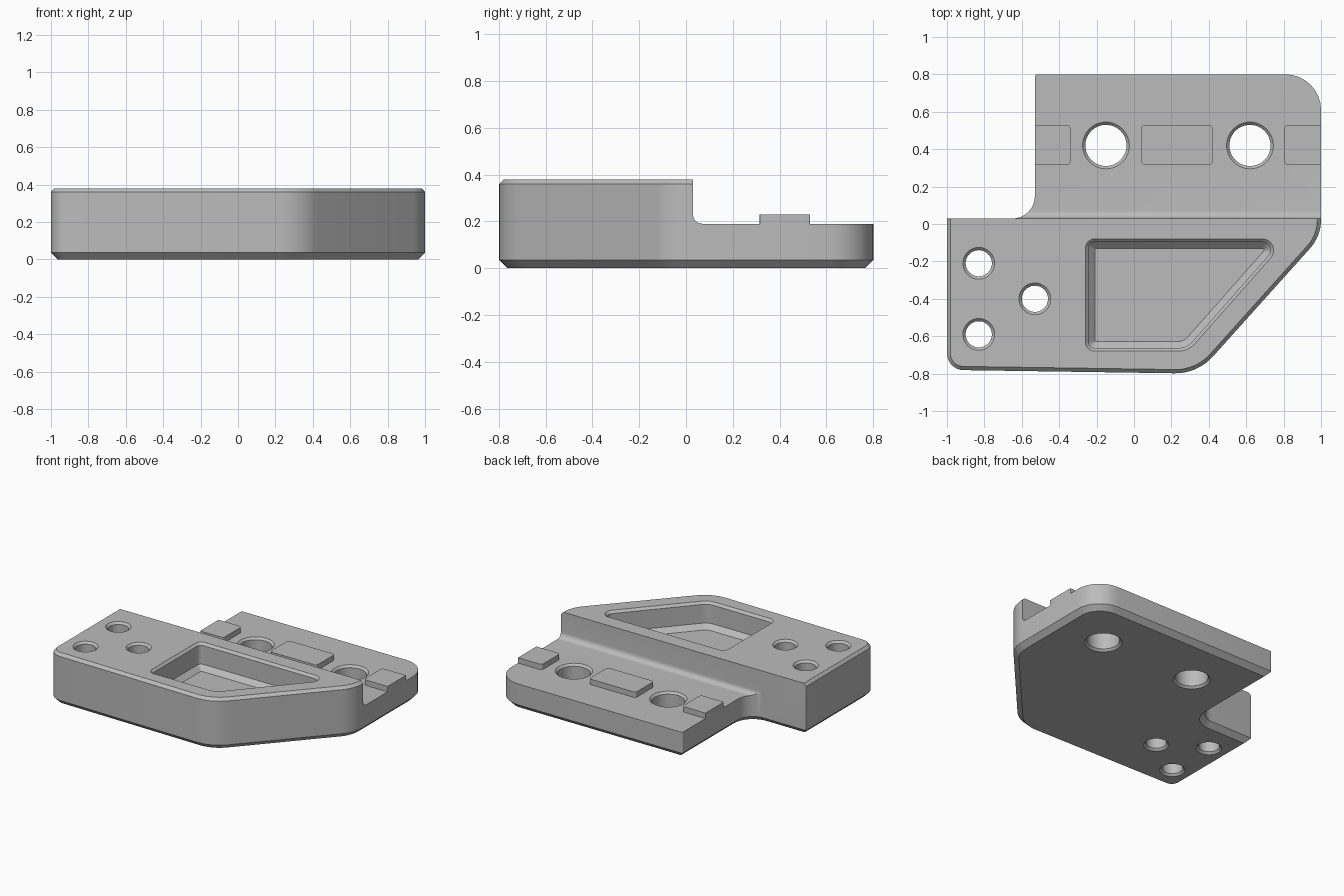
import bpy, bmesh, math
from mathutils import Vector

cube = bpy.data.objects.get("Cube")
if cube:
    bpy.data.objects.remove(cube, do_unlink=True)

grey = bpy.data.materials.new("plain grey")
grey.use_nodes = True
GREY = (0.5, 0.5, 0.5, 1)
grey.diffuse_color = GREY
grey.node_tree.nodes["Principled BSDF"].inputs["Base Color"].default_value = GREY


def ring(corners, inset=0.0, segs=8):
    """Counter-clockwise polygon with rounded corners (x, y, radius), inset per edge."""
    n = len(corners)
    d = inset if isinstance(inset, list) else [inset] * n
    pts = [Vector(c[:2]) for c in corners]
    out = []
    for i in range(n):
        u1 = (pts[i] - pts[i - 1]).normalized()
        u2 = (pts[(i + 1) % n] - pts[i]).normalized()
        n1, n2 = Vector((-u1.y, u1.x)), Vector((-u2.y, u2.x))
        cross = u1.x * u2.y - u1.y * u2.x
        side = 1 if cross > 0 else -1
        a, b = d[i - 1], d[i]
        p = pts[i] + Vector((a * n2.y - b * n1.y, b * n1.x - a * n2.x)) / cross
        r = max(corners[i][2] - side * max(a, b, key=abs), 0.004)
        turn = u1.angle(u2)
        centre = p - u1 * r * math.tan(turn / 2) + n1 * side * r
        for k in range(segs + 1):
            t = turn * k / segs
            out.append(centre + r * (u1 * math.sin(t) - n1 * side * math.cos(t)))
    return out


def circle(x, y, r, segs=48):
    return [Vector((x + r * math.cos(k * math.tau / segs),
                    y + r * math.sin(k * math.tau / segs))) for k in range(segs)]


def loft(name, layers, along_x=False):
    """Solid through a stack of (height, ring) layers."""
    bm = bmesh.new()
    rows = [[bm.verts.new((h, p.x, p.y) if along_x else (p.x, p.y, h)) for p in pts]
            for h, pts in layers]
    n = len(rows[0])
    for low, high in zip(rows, rows[1:]):
        for i in range(n):
            j = (i + 1) % n
            bm.faces.new((low[i], low[j], high[j], high[i]))
    bm.faces.new(rows[0][::-1])
    bm.faces.new(rows[-1])
    bmesh.ops.recalc_face_normals(bm, faces=bm.faces[:])
    mesh = bpy.data.meshes.new(name)
    bm.to_mesh(mesh)
    bm.free()
    mesh.materials.append(grey)
    obj = bpy.data.objects.new(name, mesh)
    bpy.context.collection.objects.link(obj)
    return obj


def cut(target, cutter):
    cutter.hide_render = True
    mod = target.modifiers.new("cut", "BOOLEAN")
    mod.operation, mod.solver, mod.object = "DIFFERENCE", "EXACT", cutter
    bpy.context.view_layer.update()
    graph = bpy.context.evaluated_depsgraph_get()
    mesh = bpy.data.meshes.new_from_object(target.evaluated_get(graph))
    target.modifiers.clear()
    target.data = mesh
    bpy.data.objects.remove(cutter, do_unlink=True)


TOP, SHELF, PAD = 0.38, 0.19, 0.23

# Body plate, chamfered below all round and above except along the step
outline = [(-1, -0.78, 0.09), (0.34, -0.8, 0.27), (1, -0.065, 0.23), (1, 0.8, 0.19),
           (-0.53, 0.8, 0.012), (-0.53, 0.029, 0.12), (-1, 0.029, 0.004)]
top_inset = [0.02, 0.02, 0.02, 0, 0, 0, 0.018]
body = loft("bracket_body", [(0, ring(outline, 0.036)), (0.036, ring(outline)),
                             (TOP - 0.02, ring(outline)), (TOP, ring(outline, top_inset))])

# Lowered rear shelf with a fillet at the step
step = [(0.03, SHELF, 0.04), (1, SHELF, 0), (1, 0.6, 0), (0.03, 0.6, 0)]
cut(body, loft("shelf_cutter", [(-1.2, ring(step)), (1.2, ring(step))], along_x=True))

# Pocket with chamfered rim and floor
pocket = [(-0.26, -0.68, 0.05), (0.29, -0.68, 0.12), (0.82, -0.08, 0.06), (-0.26, -0.08, 0.05)]
cut(body, loft("pocket_cutter", [(z, ring(pocket, d)) for z, d in (
    (SHELF, 0.052), (SHELF + 0.035, 0.017), (TOP - 0.017, 0.017), (TOP + 0.01, -0.01))]))

# Through holes, countersunk at both ends
holes = [(-0.15, 0.42, 0.11, SHELF), (0.62, 0.42, 0.11, SHELF),
         (-0.83, -0.21, 0.07, TOP), (-0.83, -0.59, 0.07, TOP), (-0.53, -0.4, 0.07, TOP)]
for x, y, r, top in holes:
    c, e = 0.015, 0.01
    cut(body, loft("hole_cutter", [(-e, circle(x, y, r + c + e)), (c, circle(x, y, r)),
                                   (top - c, circle(x, y, r)),
                                   (top + e, circle(x, y, r + c + e))]))

# Raised locating pads on the shelf
pads = []
for name, x0, x1, r0, r1 in (("right_pad", -0.53, -0.34, 0, 0.02),
                             ("middle_pad", 0.04, 0.42, 0.02, 0.02),
                             ("left_pad", 0.805, 1, 0.02, 0)):
    shape = ring([(x0, 0.315, r0), (x1, 0.315, r1), (x1, 0.53, r1), (x0, 0.53, r0)])
    pads.append(loft(name, [(SHELF, shape), (PAD, shape)]))

# Smooth rounded walls, keep edges sharp
bpy.ops.object.select_all(action="DESELECT")
for obj in [body] + pads:
    obj.select_set(True)
bpy.context.view_layer.objects.active = body
bpy.ops.object.shade_smooth_by_angle(angle=math.radians(30))
